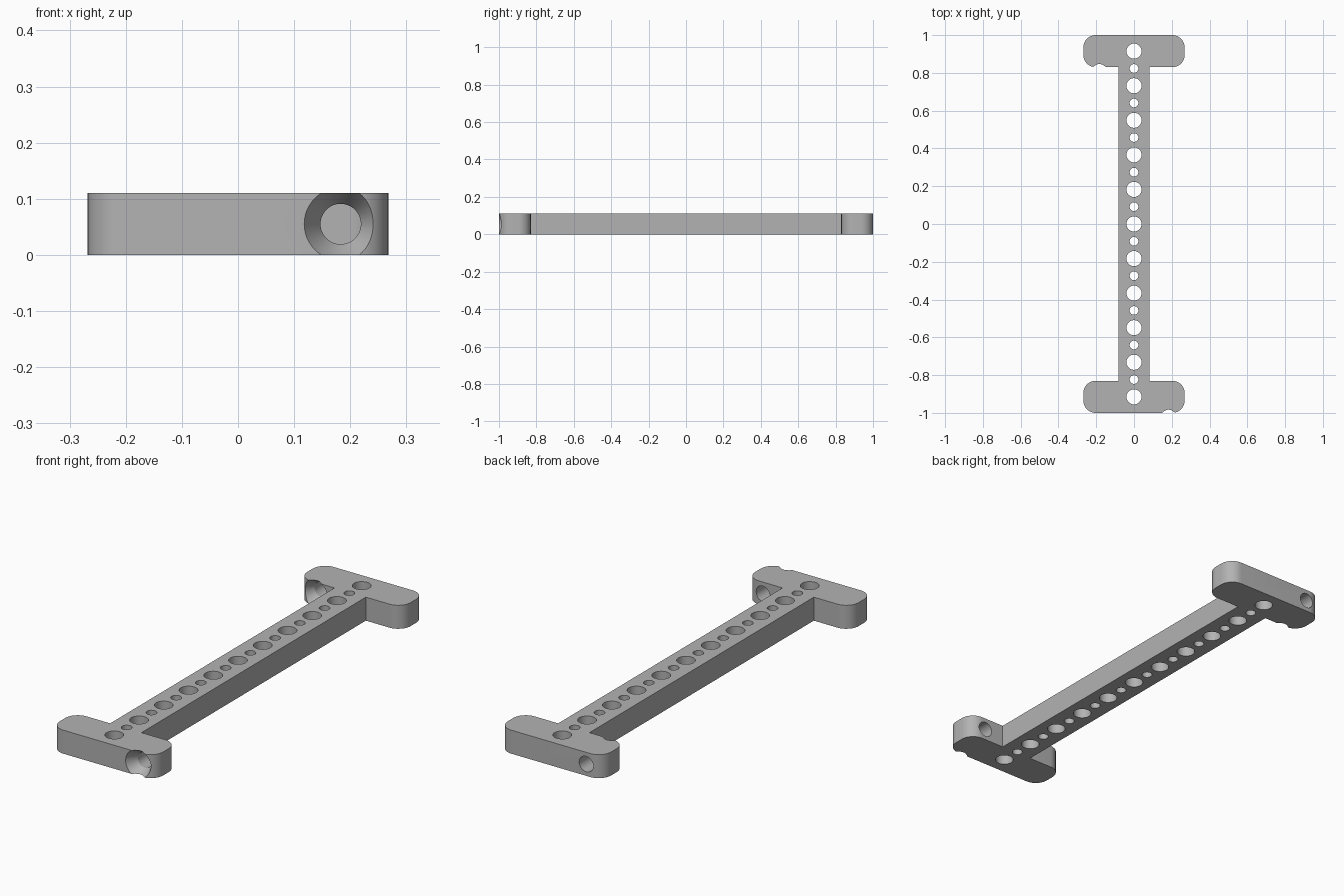
import bpy, bmesh
from math import cos, sin, pi, radians
from mathutils import Matrix, Vector

if "Cube" in bpy.data.objects:
    bpy.data.objects.remove(bpy.data.objects["Cube"], do_unlink=True)

HEIGHT = 0.11
HALF_WIDTH, INNER_Y, STEM = 0.268, 0.83, 0.081
ROUND = 0.065
PITCH = 0.183

grey = bpy.data.materials.new("plain_grey")
grey.use_nodes = True
colour = (0.45, 0.45, 0.45, 1)
grey.diffuse_color = colour
grey.node_tree.nodes["Principled BSDF"].inputs["Base Color"].default_value = colour


def make_object(name, bm):
    bmesh.ops.recalc_face_normals(bm, faces=bm.faces)
    mesh = bpy.data.meshes.new(name)
    bm.to_mesh(mesh)
    bm.free()
    mesh.materials.append(grey)
    obj = bpy.data.objects.new(name, mesh)
    bpy.context.collection.objects.link(obj)
    return obj


def corner(cx, cy, start, steps=12):
    """Quarter arc turning anticlockwise from the start angle."""
    angles = [start + pi / 2 * i / steps for i in range(steps + 1)]
    return [(cx + ROUND * cos(a), cy + ROUND * sin(a)) for a in angles]


def lathe(bm, profile, matrix, sides=48):
    """Closed solid of revolution about z from (radius, height) pairs."""
    rings = [[bm.verts.new(matrix @ Vector((r * cos(2 * pi * i / sides),
                                            r * sin(2 * pi * i / sides), z)))
              for i in range(sides)] for r, z in profile]
    for low, high in zip(rings, rings[1:]):
        for i in range(sides):
            j = (i + 1) % sides
            bm.faces.new((low[i], low[j], high[j], high[i]))
    bm.faces.new(rings[0][::-1])
    bm.faces.new(rings[-1])


# Plate outline: two rounded end bars joined by a narrow stem
cx, top, low = HALF_WIDTH - ROUND, 1 - ROUND, INNER_Y + ROUND
half = [(STEM, INNER_Y)] + corner(cx, low, -pi / 2) + corner(cx, top, 0)
half += corner(-cx, top, pi / 2) + corner(-cx, low, pi) + [(-STEM, INNER_Y)]
outline = half + [(-x, -y) for x, y in half]

bm = bmesh.new()
face = bm.faces.new([bm.verts.new((x, y, 0)) for x, y in outline])
extruded = bmesh.ops.extrude_face_region(bm, geom=[face], use_keep_orig=True)
bmesh.ops.translate(bm, vec=(0, 0, HEIGHT),
                    verts=[v for v in extruded["geom"] if isinstance(v, bmesh.types.BMVert)])
bracket = make_object("mounting_bracket", bm)

# Row of alternating large and small holes along the stem
bm = bmesh.new()
for k in range(-10, 11):
    radius = 0.023 if k % 2 else 0.04
    lathe(bm, [(radius, -0.05), (radius, HEIGHT + 0.05)],
          Matrix.Translation((0, k * PITCH / 2, 0)))

# Countersunk screw holes, entered from the front of each end bar
screw = [(0.065, -0.04), (0.065, 0), (0.036, 0.05), (0.036, 0.22)]
for x, y in ((PITCH, -1), (-PITCH, INNER_Y)):
    lathe(bm, screw, Matrix.Translation((x, y, HEIGHT / 2)) @ Matrix.Rotation(-pi / 2, 4, "X"))
cutter = make_object("hole_cutter", bm)

cut = bracket.modifiers.new("holes", "BOOLEAN")
cut.operation, cut.solver, cut.object = "DIFFERENCE", "EXACT", cutter
bpy.context.view_layer.objects.active = bracket
bracket.select_set(True)
bpy.ops.object.modifier_apply(modifier=cut.name)
bpy.data.objects.remove(cutter, do_unlink=True)
bpy.ops.object.shade_smooth_by_angle(angle=radians(30))
